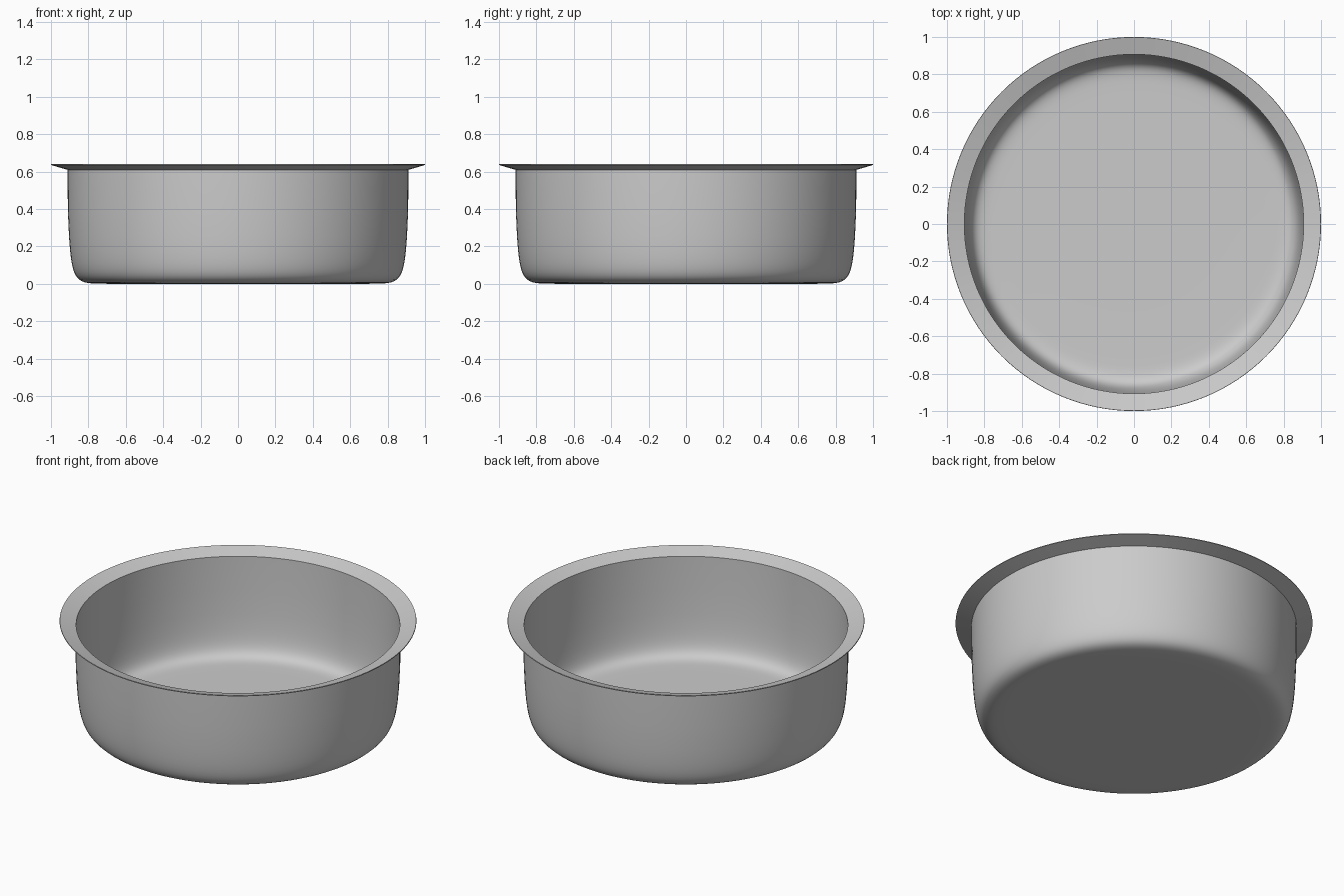
import bpy, bmesh, math
from mathutils import Vector

if "Cube" in bpy.data.objects:
    bpy.data.objects.remove(bpy.data.objects["Cube"])

SEGMENTS = 128
THICKNESS = 0.005


def bezier(p0, p1, p2, p3, steps):
    """Points along a cubic curve in the (radius, height) plane."""
    a, b, c, d = (Vector(p) for p in (p0, p1, p2, p3))
    pts = []
    for i in range(steps + 1):
        t = i / steps
        u = 1 - t
        pts.append(a * u**3 + b * 3 * u * u * t + c * 3 * u * t * t + d * t**3)
    return pts


# outer profile: flat floor, rounded foot, nearly upright wall, flared rim
profile = [Vector((0, 0)), Vector((0.4, 0)), Vector((0.70, 0))]
profile += bezier((0.76, 0.001), (0.87, 0.004), (0.89, 0.03), (0.904, 0.26), 14)
profile += [Vector((0.910, 0.40)), Vector((0.911, 0.609)), Vector((1.0, 0.635))]

# basin shell, lathed about z
bm = bmesh.new()
verts = [bm.verts.new((p.x, 0, p.y)) for p in profile]
edges = [bm.edges.new(pair) for pair in zip(verts, verts[1:])]
bmesh.ops.spin(bm, geom=verts + edges, cent=(0, 0, 0), axis=(0, 0, 1),
               angle=math.tau, steps=SEGMENTS, use_duplicate=False)
bmesh.ops.remove_doubles(bm, verts=bm.verts, dist=0.0005)
bmesh.ops.recalc_face_normals(bm, faces=bm.faces)
floor = min(bm.faces, key=lambda f: f.calc_center_median().z)
if floor.normal.z > 0:
    bmesh.ops.reverse_faces(bm, faces=bm.faces)

mesh = bpy.data.meshes.new("basin")
bm.to_mesh(mesh)
bm.free()
basin = bpy.data.objects.new("basin", mesh)
bpy.context.collection.objects.link(basin)

# thin sheet wall, added to the inside
solid = basin.modifiers.new("wall_thickness", 'SOLIDIFY')
solid.thickness = THICKNESS
solid.offset = -1
bpy.context.view_layer.objects.active = basin
basin.select_set(True)
bpy.ops.object.modifier_apply(modifier=solid.name)
bpy.ops.object.shade_smooth_by_angle(angle=math.radians(35))
